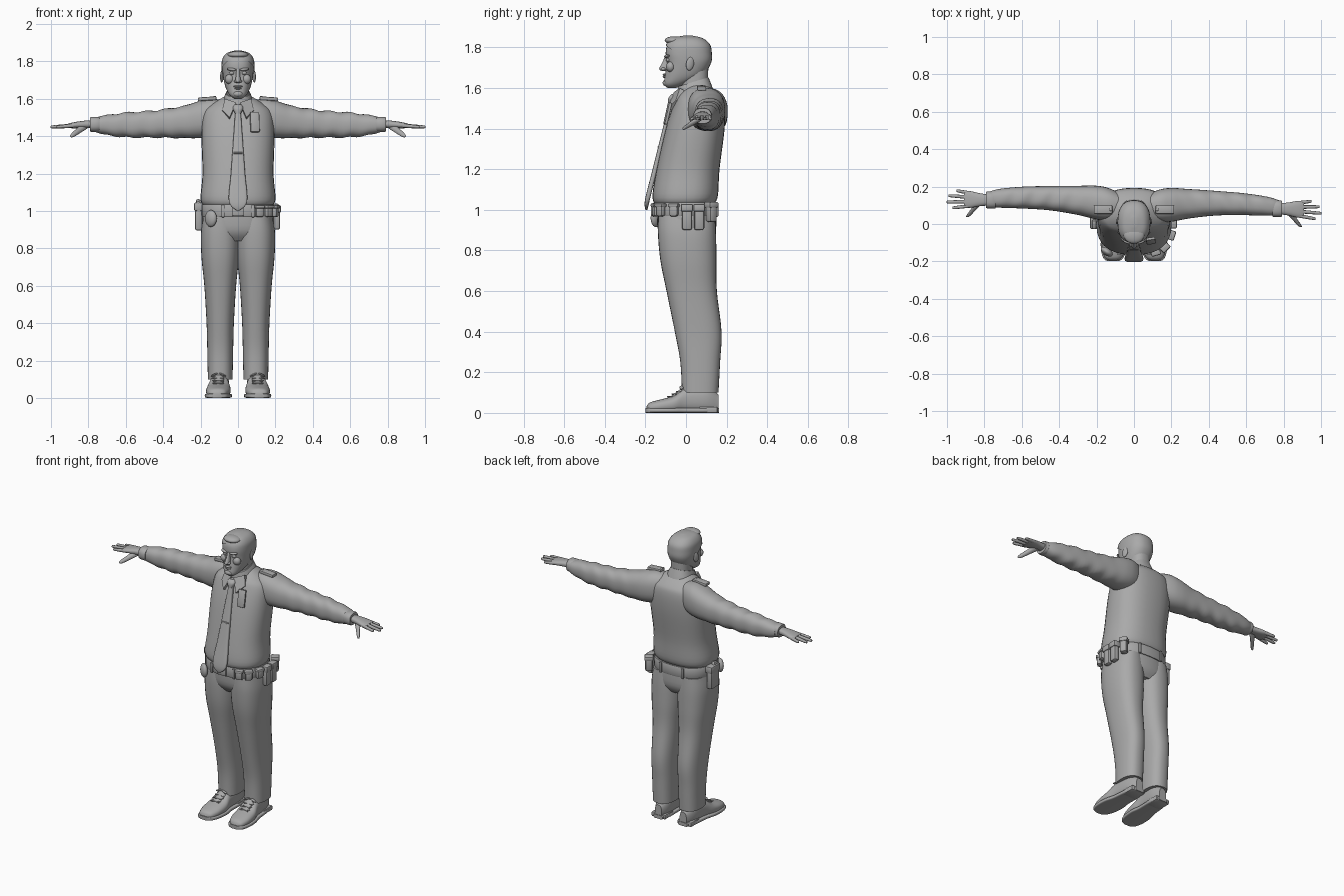
import bpy, bmesh, math
from mathutils import Vector, Matrix

cube = bpy.data.objects.get("Cube")
if cube:
    bpy.data.objects.remove(cube)

GREY = (.4, .4, .4, 1)
material = bpy.data.materials.new("plain grey")
material.use_nodes = True
material.diffuse_color = GREY
material.node_tree.nodes["Principled BSDF"].inputs["Base Color"].default_value = GREY


def finish(name, bm, location=(0, 0, 0), rotation=(0, 0, 0)):
    """Turn a bmesh into a placed, shaded and coloured object."""
    bmesh.ops.recalc_face_normals(bm, faces=bm.faces)
    mesh = bpy.data.meshes.new(name)
    bm.to_mesh(mesh)
    bm.free()
    mesh.materials.append(material)
    part = bpy.data.objects.new(name, mesh)
    part.location, part.rotation_euler = location, rotation
    bpy.context.collection.objects.link(part)
    bpy.ops.object.select_all(action="DESELECT")
    part.select_set(True)
    bpy.context.view_layer.objects.active = part
    bpy.ops.object.shade_smooth_by_angle(angle=math.radians(40))


def spline(rows, steps):
    """Interpolate smoothly through the station rows."""
    rows = [Vector(row) for row in rows]
    padded = [rows[0], *rows, rows[-1]]
    result = []
    for before, start, end, after in zip(padded, padded[1:], padded[2:], padded[3:]):
        leaving, arriving = (end - before) / 2, (after - start) / 2
        for step in range(steps):
            t = step / steps
            blend = t * t * (3 - 2 * t)
            ease_out, ease_in = t * (1 - t) ** 2, t * t * (t - 1)
            result.append(start.lerp(end, blend) + leaving * ease_out + arriving * ease_in)
    return result + [rows[-1]]


def rounded(angle, power):
    """Unit superellipse point."""
    def soften(value):
        return math.copysign(abs(value) ** (2 / power), value)
    return soften(math.cos(angle)), soften(math.sin(angle))


def loft(name, axis, rows, side=1, power=2.4, steps=5, segments=32,
         centre=lambda t: 0, warp=lambda point: point, cut=None):
    """Skin stations (position, half width, middle, half depth) along an axis."""
    bm = bmesh.new()
    rings = []
    for position, width, middle, depth in spline(rows, steps):
        ring = []
        for index in range(segments):
            across, along = rounded(math.tau * index / segments, power)
            point = [centre(position) + width * across, middle + depth * along]
            point.insert(axis, position)
            point[0] *= side
            ring.append(bm.verts.new(warp(Vector(point))))
        rings.append(ring)
    for lower, upper in zip(rings, rings[1:]):
        for index in range(segments):
            bm.faces.new((lower[index - 1], lower[index], upper[index], upper[index - 1]))
    bm.faces.new(rings[0])
    bm.faces.new(rings[-1])
    if cut:
        geometry = bm.verts[:] + bm.edges[:] + bm.faces[:]
        bmesh.ops.bisect_plane(bm, geom=geometry, plane_co=cut[0], plane_no=cut[1], clear_inner=True)
    finish(name, bm)


def band(name, axis, start, end, width, middle, depth, **options):
    """Short ring of cloth or leather with softened rims."""
    rim = .005
    inner = (width - rim, middle, depth - rim)
    outer = (width, middle, depth)
    loft(name, axis, [(start, *inner), (start + rim, *outer), (end - rim, *outer), (end, *inner)],
         steps=2, **options)


def box(name, location, size, rotation=(0, 0, 0), bevel=.006):
    bm = bmesh.new()
    bmesh.ops.create_cube(bm, size=1, matrix=Matrix.Diagonal((*size, 1)))
    bmesh.ops.bevel(bm, geom=bm.edges[:], offset=min(bevel, min(size) * .4), segments=2,
                    affect="EDGES", profile=.5)
    finish(name, bm, location, rotation)


def blob(name, location, size, rotation=(0, 0, 0)):
    bm = bmesh.new()
    bmesh.ops.create_uvsphere(bm, u_segments=20, v_segments=12, radius=1,
                              matrix=Matrix.Diagonal((*size, 1)))
    finish(name, bm, location, rotation)


# Shirt body, neck and collar
loft("shirt", 2, [(1.02, .17, -.01, .13), (1.06, .2, -.005, .16), (1.2, .19, .01, .155),
                  (1.4, .195, .045, .145), (1.52, .185, .065, .125), (1.57, .14, .065, .1),
                  (1.62, .06, .06, .04)])
loft("neck", 2, [(1.54, .06, .04, .065), (1.7, .06, .045, .065)])


def collar_slope(point):
    return point + Vector((0, 0, (point.y - .1) * .3))


loft("collar", 2, [(1.58, .09, .04, .095), (1.61, .08, .04, .085), (1.65, .064, .036, .075)],
     warp=collar_slope)

# Necktie hanging straight down from the collar, widening to its point
tie_top = 1.53
tie = [(1, .003, -.195, .005)]
for z in (1.05, 1.2, 1.4, tie_top):
    drop = tie_top - z
    tie.append((z, .015 + drop * .07, -.07 - drop * .25, .012))
loft("tie", 2, tie, power=4)
loft("tie_knot", 2, [(1.52, .015, -.07, .02), (1.55, .028, -.065, .022), (1.57, .018, -.055, .015)])
box("tie_clip", (0, -.135, 1.31), (.05, .01, .01))

# Badge on the chest
box("badge", (.09, -.09, 1.475), (.05, .016, .11), (-.22, 0, .15))

# Seat of the trousers
loft("trouser_seat", 2, [(.84, .17, .01, .11), (.9, .19, .005, .143), (1.03, .185, 0, .145)])


def arm_sweep(point):
    """The arms sweep slightly, one forward and one back."""
    return point - Vector((0, point.x * .03, 0))


def sleeve_folds(point):
    reach = abs(point.x)
    fade = max(0, min(1, (reach - .22) * 6, (.75 - reach) * 9))
    ripple = fade * .004 * math.sin(reach * 60 + point.y * 30)
    return arm_sweep(point) + Vector((0, 0, ripple))


def hand_line(x):
    return .105


for side, word in ((1, "left_"), (-1, "right_")):
    # Sleeve, cuff and shoulder strap
    loft(word + "sleeve", 0, [(.04, .055, 1.5, .08), (.13, .085, 1.5, .1), (.2, .09, 1.49, .1),
                              (.3, .078, 1.475, .085), (.45, .065, 1.465, .072),
                              (.6, .058, 1.46, .066), (.72, .05, 1.46, .05), (.77, .04, 1.46, .035)],
         side, steps=8, centre=lambda x: .085 + .04 * math.sin(x * math.pi), warp=sleeve_folds)
    band(word + "cuff", 0, .74, .79, .045, 1.463, .04, side=side, centre=hand_line, warp=arm_sweep)
    box(word + "shoulder_strap", (side * .165, .077, 1.6), (.1, .045, .02), (0, side * .07, 0))
    blob(word + "strap_button", (side * .125, .077, 1.61), (.008, .008, .006))

    # Hand with four fingers and a thumb
    loft(word + "palm", 0, [(.76, .028, 1.465, .02), (.82, .034, 1.463, .02),
                            (.88, .045, 1.458, .016), (.91, .04, 1.455, .011)],
         side, centre=hand_line, warp=arm_sweep)
    for order, tip in enumerate((.97, 1, .99, .95)):
        offset = order - 1.5
        loft(word + "finger", 0, [(.88, .01, 1.457, .011), (tip - .01, .008, 1.45, .008),
                                  (tip, .003, 1.45, .003)], side, segments=12, warp=arm_sweep,
             centre=lambda x: hand_line(x) + offset * (.023 + (x - .88) * .1))
    loft(word + "thumb", 1, [(.01, .004, 1.4, .004), (.02, .011, 1.405, .01),
                             (.06, .016, 1.43, .014), (.1, .025, 1.455, .015)],
         side, segments=14, centre=lambda y: .9 - y * .8, warp=arm_sweep)

    # Trouser leg
    loft(word + "trouser_leg", 2, [(.1, .066, .07, .09), (.25, .069, .07, .098), (.4, .073, .06, .115),
                                   (.6, .085, .028, .124), (.75, .1, .012, .138),
                                   (.88, .103, .005, .143), (.97, .09, .003, .14)],
         side, centre=lambda z: .095)

    # Shoe: upper and a wider sole share the same outline of (y, half width, height)
    outline = [(-.195, .02, .03), (-.18, .045, .05), (-.13, .062, .065), (-.06, .064, .085),
               (0, .052, .125), (.1, .046, .13), (.16, .025, .09)]
    toe_out = lambda y: .1 - y * .06
    loft(word + "shoe", 1, [(y, width, top / 2, top / 2) for y, width, top in outline],
         side, centre=toe_out)
    loft(word + "sole", 1, [(y * 1.02, width + .007, .012, .012) for y, width, top in outline],
         side, power=5, centre=toe_out)
    box(word + "heel", (side * .095, .11, .015), (.1, .09, .03))
    loft(word + "tongue", 1, [(-.09, .02, .06, .012), (-.04, .028, .09, .018), (0, .025, .12, .018)],
         side, centre=toe_out)
    for row in range(4):
        for tilt in (-.35, .35):
            box(word + "lace", (side * .105, row * .022 - .08, row * .0125 + .08),
                (.065, .007, .007), (.5, 0, tilt))
    for way in (-1, 1):
        blob(word + "lace_bow", (side * .105 + way * .022, -.022, .125), (.02, .01, .005), (0, way * .4, 0))

    # Collar wing
    bm = bmesh.new()
    corners = ((.01, -.06, 1.58), (.07, -.03, 1.6), (.085, -.05, 1.54), (.045, -.09, 1.5))
    wing = bm.faces.new([bm.verts.new((side * x, y, z)) for x, y, z in corners])
    moved = bmesh.ops.extrude_face_region(bm, geom=[wing])["geom"]
    bmesh.ops.translate(bm, verts=[item for item in moved if isinstance(item, bmesh.types.BMVert)],
                        vec=(0, .02, -.01))
    finish(word + "collar_wing", bm)

    # Ear, eye, brow, cheek and nostril
    blob(word + "ear", (side * .086, .02, 1.72), (.008, .02, .034), (-.2, 0, side * .3))
    blob(word + "eye", (side * .033, -.088, 1.738), (.014, .01, .01))
    blob(word + "brow", (side * .034, -.094, 1.757), (.026, .012, .008), (0, side * -.12, side * .3))
    blob(word + "cheek", (side * .045, -.076, 1.705), (.025, .022, .026))
    blob(word + "nostril", (side * .012, -.112, 1.694), (.01, .011, .008))

# Head, nose, mouth and chin
skull = [(1.6, .02, -.07, .02), (1.62, .045, -.055, .053), (1.66, .066, -.012, .092),
         (1.72, .08, .012, .107), (1.77, .083, .011, .111), (1.81, .078, .01, .103),
         (1.84, .054, .007, .072), (1.853, .01, .01, .02)]
loft("head", 2, skull)
loft("nose", 2, [(1.685, .01, -.1, .02), (1.695, .015, -.105, .027), (1.73, .01, -.097, .018),
                 (1.76, .01, -.09, .012)], segments=16)
for name, z, width in (("upper_lip", 1.666, .024), ("lower_lip", 1.656, .02)):
    blob(name, (0, -.105, z), (width, .01, .006))
blob("chin", (0, -.1, 1.626), (.025, .015, .016))

# Short hair: a shell a little larger than the skull, trimmed along the hairline
thickness = .005
loft("hair", 2, [(z + thickness, width + thickness, middle, depth + thickness)
                 for z, width, middle, depth in skull], cut=((0, -.1, 1.81), (0, .6, .85)))
blob("quiff", (0, -.06, 1.835), (.055, .045, .02))

# Duty belt and buckle
band("belt", 2, .97, 1.035, .195, -.003, .16)
box("buckle", (0, -.165, 1), (.06, .016, .055))

# Belt gear: centre, size and turn of each pouch, each with a flap
tall, short = (.036, .05, .13), (.03, .045, .065)
gear = {"holster": ((-.21, .02, .97), (.04, .085, .15), 0),
        "radio_pouch": ((.207, .005, .965), tall, 0),
        "magazine_pouch": ((.207, .065, .965), tall, 0),
        "rear_pouch": ((.183, .125, .99), (.045, .045, .1), .6),
        "front_pouch": ((.165, -.125, 1), short, -.8),
        "side_pouch": ((.2, -.06, 1), short, -.3),
        "small_pouch": ((.115, -.15, 1), short, -1.3)}
for name, (centre, size, turn) in gear.items():
    width, length, height = size
    box(name, centre, size, (0, 0, turn), .012)
    box(name + "_flap", Vector(centre) + Vector((0, 0, height * .35)),
        (width + .01, length + .008, height * .3), (0, 0, turn), .008)
box("holster_grip", (-.212, 0, 1.04), (.025, .05, .04), (.3, 0, 0), .01)
blob("cuff_case", (-.145, -.148, .96), (.036, .02, .045), (0, 0, -.6))
for x in (-.08, .08):
    for place, y in (("front", -.16), ("rear", .153)):
        box(place + "_belt_keeper", (x, y, 1), (.018, .014, .068))
